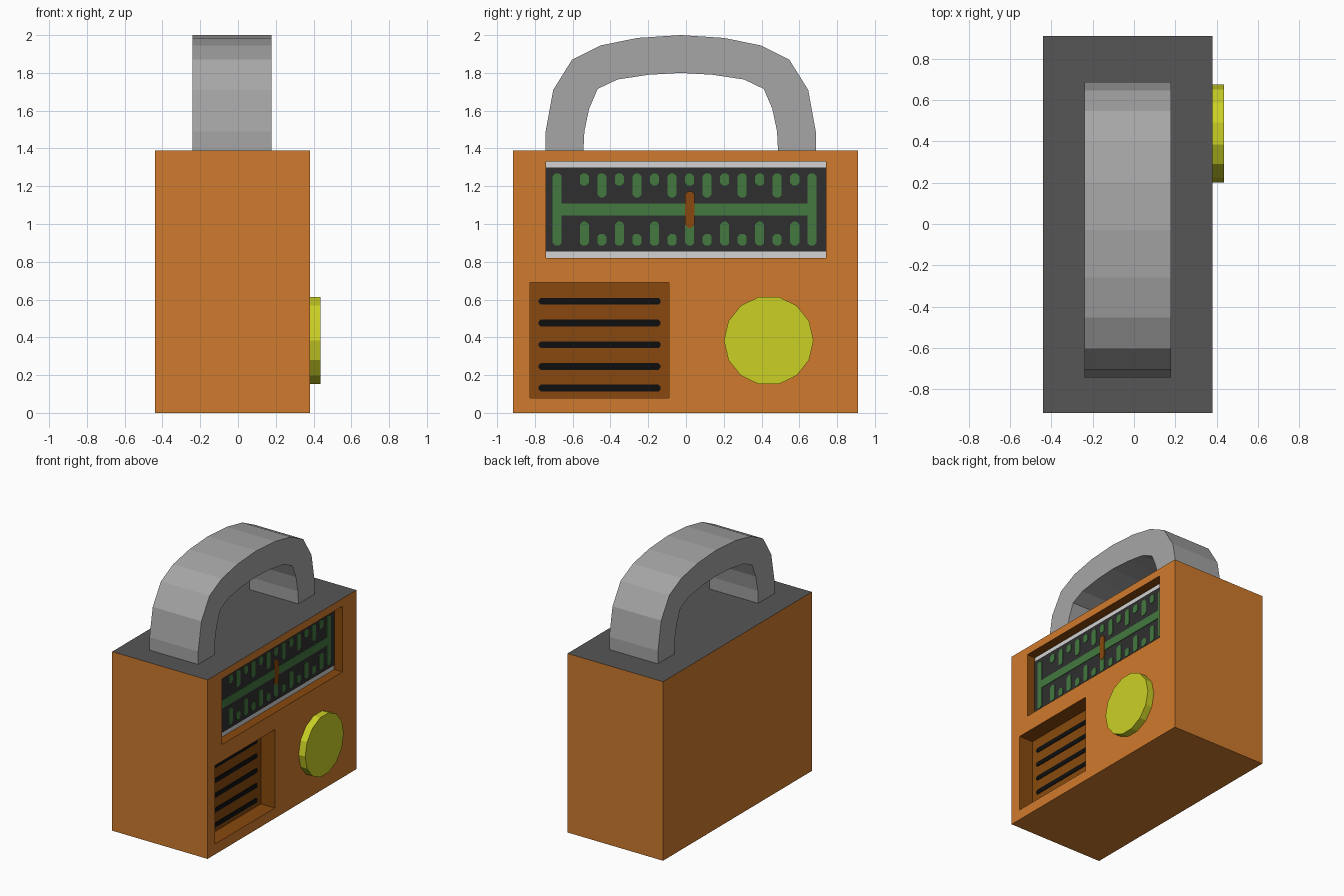
import bpy, bmesh, math
from mathutils import Matrix, Vector

if "Cube" in bpy.data.objects:
    bpy.data.objects.remove(bpy.data.objects["Cube"])


def material(name, r, g, b):
    """Flat colour given in sRGB 0-255, stored as linear."""
    m = bpy.data.materials.new(name)
    lin = [((c / 255 + 0.055) / 1.055) ** 2.4 if c > 10 else c / 255 / 12.92 for c in (r, g, b)]
    m.diffuse_color = (*lin, 1)
    m.use_nodes = True
    m.node_tree.nodes["Principled BSDF"].inputs["Base Color"].default_value = m.diffuse_color
    return m


ORANGE = material("orange", 207, 122, 45)
BROWN = material("brown", 136, 73, 14)
DARK = material("dark grey", 86, 86, 86)
GREY = material("grey", 166, 166, 166)
LIGHT = material("light grey", 211, 211, 211)
CHARCOAL = material("charcoal", 47, 47, 47)
GREEN = material("green", 67, 121, 63)
BLACK = material("black", 15, 15, 15)
YELLOW = material("yellow", 202, 208, 37)

X0, X1, Y0, Y1, H = -0.44, 0.38, -0.915, 0.91, 1.39


def finish(name, bm, *mats):
    me = bpy.data.meshes.new(name)
    bm.to_mesh(me)
    bm.free()
    for m in mats:
        me.materials.append(m)
    ob = bpy.data.objects.new(name, me)
    bpy.context.collection.objects.link(ob)
    return ob


def add_box(bm, lo, hi):
    lo, hi = Vector(lo), Vector(hi)
    mat = Matrix.Translation((lo + hi) / 2) @ Matrix.Diagonal((*(hi - lo), 1))
    verts = bmesh.ops.create_cube(bm, size=1, matrix=mat)["verts"]
    return list({f for v in verts for f in v.link_faces})


def add_prism(bm, pts, x0, x1):
    """Extrude a (y, z) outline along x."""
    face = bm.faces.new([bm.verts.new((x0, y, z)) for y, z in pts])
    new = bmesh.ops.extrude_face_region(bm, geom=[face], use_keep_orig=True)["geom"]
    bmesh.ops.translate(bm, vec=(x1 - x0, 0, 0),
                        verts=[g for g in new if isinstance(g, bmesh.types.BMVert)])
    bmesh.ops.recalc_face_normals(bm, faces=bm.faces[:])


def add_bar(bm, x, y0, y1, z0, z1, thick=0.004):
    """Thin plate with chamfered corners, for painted marks."""
    c = min(y1 - y0, z1 - z0) * 0.3
    add_prism(bm, [(y0 + c, z0), (y1 - c, z0), (y1, z0 + c), (y1, z1 - c),
                   (y1 - c, z1), (y0 + c, z1), (y0, z1 - c), (y0, z0 + c)], x, x + thick)


# Case: box with two recesses (y0, y1, z0, z1, depth) in the dial side
DIAL = (-0.74, 0.74, 0.82, 1.33, 0.075)
GRILLE = (-0.825, -0.09, 0.08, 0.69, 0.12)
bm = bmesh.new()
add_box(bm, (X0, Y0, 0), (X1, Y1, H))
for y0, y1, z0, z1, d in (DIAL, GRILLE):
    for co, no in (((0, y0, 0), (0, 1, 0)), ((0, y1, 0), (0, 1, 0)),
                   ((0, 0, z0), (0, 0, 1)), ((0, 0, z1), (0, 0, 1))):
        bmesh.ops.bisect_plane(bm, geom=bm.verts[:] + bm.edges[:] + bm.faces[:],
                               plane_co=co, plane_no=no)
for f in bm.faces:
    f.material_index = 1 if f.calc_center_median().z > H - 0.001 else 0
for y0, y1, z0, z1, d in (DIAL, GRILLE):
    hole = []
    for f in bm.faces:
        c = f.calc_center_median()
        if c.x > X1 - 0.001 and y0 < c.y < y1 and z0 < c.z < z1:
            hole.append(f)
    bmesh.ops.delete(bm, geom=hole, context="FACES")
for y0, y1, z0, z1, d in (DIAL, GRILLE):
    faces = add_box(bm, (X1 - d, y0, z0), (X1, y1, z1))
    bmesh.ops.reverse_faces(bm, faces=faces)
    for f in faces:
        f.material_index = 2
    lid = [f for f in faces if f.calc_center_median().x > X1 - 0.001]
    bmesh.ops.delete(bm, geom=lid, context="FACES_ONLY")
bmesh.ops.remove_doubles(bm, verts=bm.verts[:], dist=0.0001)
finish("case", bm, ORANGE, DARK, BROWN)

# Carrying handle: half outlines mirrored about its middle
MID = -0.028
outer = [(0.715, 1.39), (0.715, 1.49), (0.675, 1.71), (0.575, 1.87), (0.425, 1.945), (0.23, 1.985)]
inner = [(0.515, 1.39), (0.51, 1.49), (0.485, 1.61), (0.44, 1.715), (0.335, 1.765), (0.17, 1.79)]


def arch(half, top):
    return ([(MID - y, z) for y, z in half] + [(MID, top)]
            + [(MID + y, z) for y, z in reversed(half)])


bm = bmesh.new()
add_prism(bm, arch(outer, 2.0) + arch(inner, 1.80)[::-1], -0.24, 0.178)
finish("handle", bm, GREY)

# Tuning knob: fourteen-sided disc
bm = bmesh.new()
ring = [math.tau * i / 14 for i in range(14)]
add_prism(bm, [(0.438 + 0.237 * math.cos(a), 0.383 + 0.237 * math.sin(a)) for a in ring], X1, 0.436)
finish("knob", bm, YELLOW)

# Dial: light backing, charcoal panel, green scale, needle
back = X1 - DIAL[4]
bm = bmesh.new()
add_box(bm, (back, -0.74, 0.82), (back + 0.003, 0.74, 1.33))
finish("dial_border", bm, LIGHT)
bm = bmesh.new()
add_box(bm, (back, -0.74, 0.855), (back + 0.006, 0.74, 1.298))
finish("dial_panel", bm, CHARCOAL)

bm = bmesh.new()
face_x = back + 0.006
for y in (-0.706, 0.642):
    add_bar(bm, face_x, y, y + 0.048, 0.885, 1.268)
add_box(bm, (face_x, -0.66, 1.045), (face_x + 0.004, 0.644, 1.108))
for i in range(13):
    y = -0.538 + 0.0928 * i
    odd = i % 2
    add_bar(bm, face_x, y - 0.024, y + 0.024, 1.14 if odd else 1.203, 1.268)
    add_bar(bm, face_x, y - 0.024, y + 0.024, 0.885, 0.948 if odd else 1.012)
finish("dial_scale", bm, GREEN)

bm = bmesh.new()
add_bar(bm, face_x, -0.005, 0.045, 0.98, 1.172, 0.008)
finish("dial_needle", bm, BROWN)

# Speaker slots
bm = bmesh.new()
for i in range(5):
    z = 0.131 + 0.115 * i
    add_bar(bm, X1 - GRILLE[4], -0.78, -0.135, z - 0.018, z + 0.018)
finish("speaker_slots", bm, BLACK)
